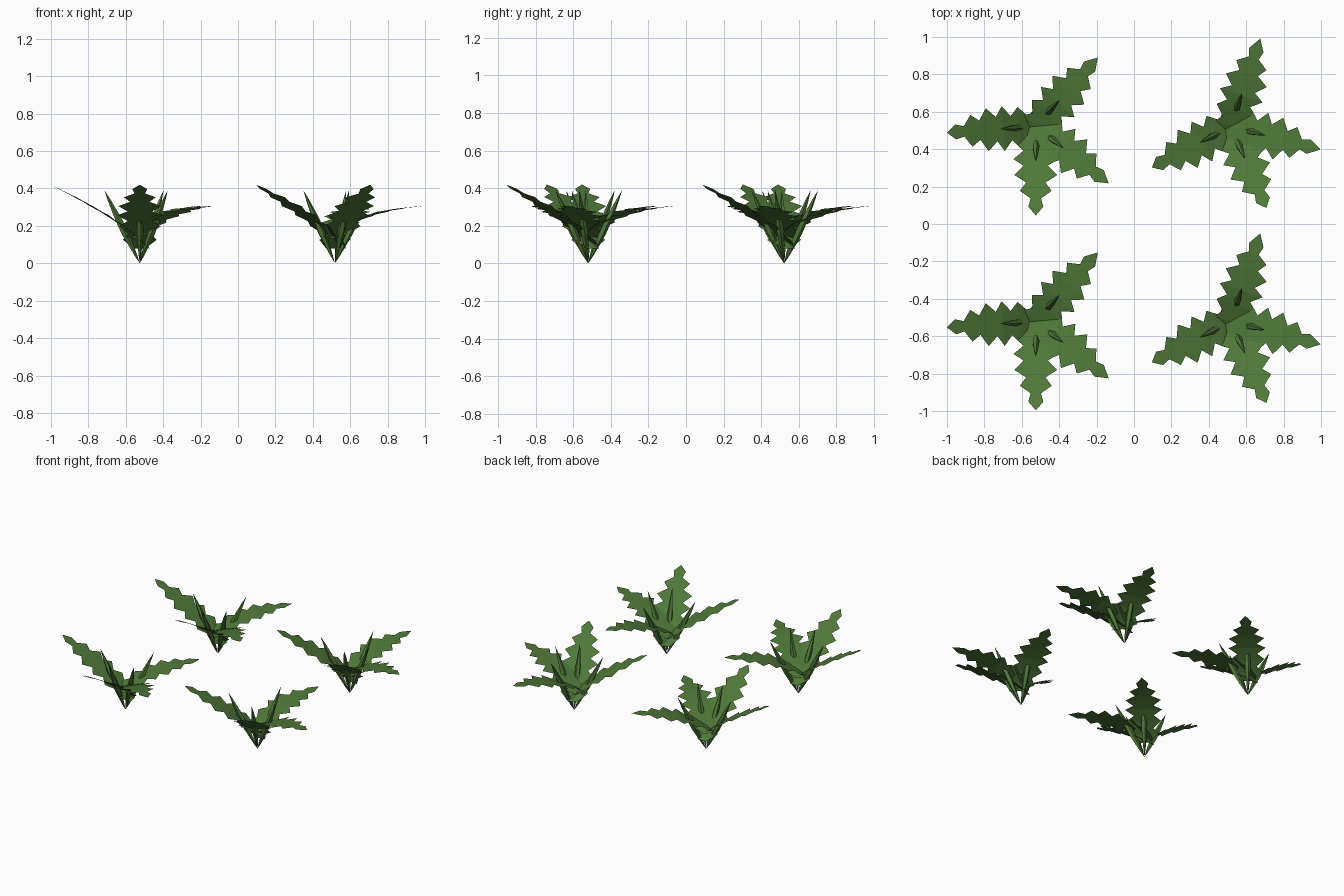
import bpy, bmesh, math
from mathutils import Matrix, Vector

if "Cube" in bpy.data.objects:
    bpy.data.objects.remove(bpy.data.objects["Cube"])

leaf_green = bpy.data.materials.new("leaf_green")
leaf_green.diffuse_color = (0.078, 0.188, 0.04, 1)
leaf_green.use_nodes = True
leaf_green.node_tree.nodes["Principled BSDF"].inputs["Base Color"].default_value = leaf_green.diffuse_color

# Centre-line height (radius, z) for upright and for drooping fronds
UPRIGHT = [(-0.05, 0.08), (0, 0.125), (0.075, 0.188), (0.175, 0.257), (0.32, 0.34), (0.476, 0.42)]
DROOPING = [(-0.05, 0.135), (0, 0.17), (0.1, 0.222), (0.175, 0.252), (0.28, 0.28),
            (0.39, 0.297), (0.495, 0.307)]

# Saw-tooth outline: (radius, half width), from the root to the end lobe
OUTLINE = [(-0.05, 0.03), (0.0, 0.09), (0.04, 0.06), (0.09, 0.11), (0.13, 0.065),
           (0.175, 0.12), (0.21, 0.065), (0.26, 0.115), (0.3, 0.052),
           (0.345, 0.085), (0.385, 0.028), (0.43, 0.04)]


def height(profile, r):
    for (r0, z0), (r1, z1) in zip(profile, profile[1:]):
        if r <= r1:
            return z0 + (z1 - z0) * (r - r0) / (r1 - r0)
    return profile[-1][1]


def finish(bm, name, plant, angle):
    bmesh.ops.recalc_face_normals(bm, faces=bm.faces)
    mesh = bpy.data.meshes.new(name)
    bm.to_mesh(mesh)
    bm.free()
    mesh.materials.append(leaf_green)
    obj = bpy.data.objects.new(name, mesh)
    bpy.context.collection.objects.link(obj)
    obj.matrix_world = Matrix.Translation(plant) @ Matrix.Rotation(math.radians(angle), 4, 'Z')


def frond(plant, angle, profile):
    bm = bmesh.new()
    rows = []
    for r, w in OUTLINE:
        z = height(profile, r)
        rows.append([bm.verts.new((r, s * w, z)) for s in (-1, 0, 1)])
    for a, b in zip(rows, rows[1:]):
        for i in (0, 1):
            bm.faces.new((a[i], b[i], b[i + 1], a[i + 1]))
    # pointed end lobe
    tip = bm.verts.new((profile[-1][0], 0, profile[-1][1]))
    for i in (0, 1):
        bm.faces.new((rows[-1][i], tip, rows[-1][i + 1]))
    finish(bm, "frond", plant, angle)


def shoot(plant, angle):
    # slim five-sided spindle leaning outward
    bm = bmesh.new()
    end = Vector((0.19, 0, 0.39))
    side = Vector((0, 1, 0))
    across = end.cross(side).normalized()
    rings = []
    for t, rad in ((0.12, 0.008), (0.42, 0.02), (0.62, 0.018), (0.85, 0.009)):
        rings.append([bm.verts.new(end * t + rad * (side * math.cos(k * math.tau / 5)
                      + across * math.sin(k * math.tau / 5))) for k in range(5)])
    root, tip = bm.verts.new((0, 0, 0)), bm.verts.new(end)
    for k in range(5):
        n = (k + 1) % 5
        bm.faces.new((root, rings[0][n], rings[0][k]))
        bm.faces.new((tip, rings[-1][k], rings[-1][n]))
        for a, b in zip(rings, rings[1:]):
            bm.faces.new((a[k], a[n], b[n], b[k]))
    finish(bm, "shoot", plant, angle)


# Four ferns; the right-hand pair is turned
for x, turn in ((-0.525, 0), (0.518, 23.5)):
    for y in (-0.52, 0.522):
        for angle, profile in ((184, UPRIGHT), (-90, UPRIGHT), (48, DROOPING), (-38, DROOPING)):
            frond((x, y, 0), angle + turn, profile)
            shoot((x, y, 0), angle + turn)
